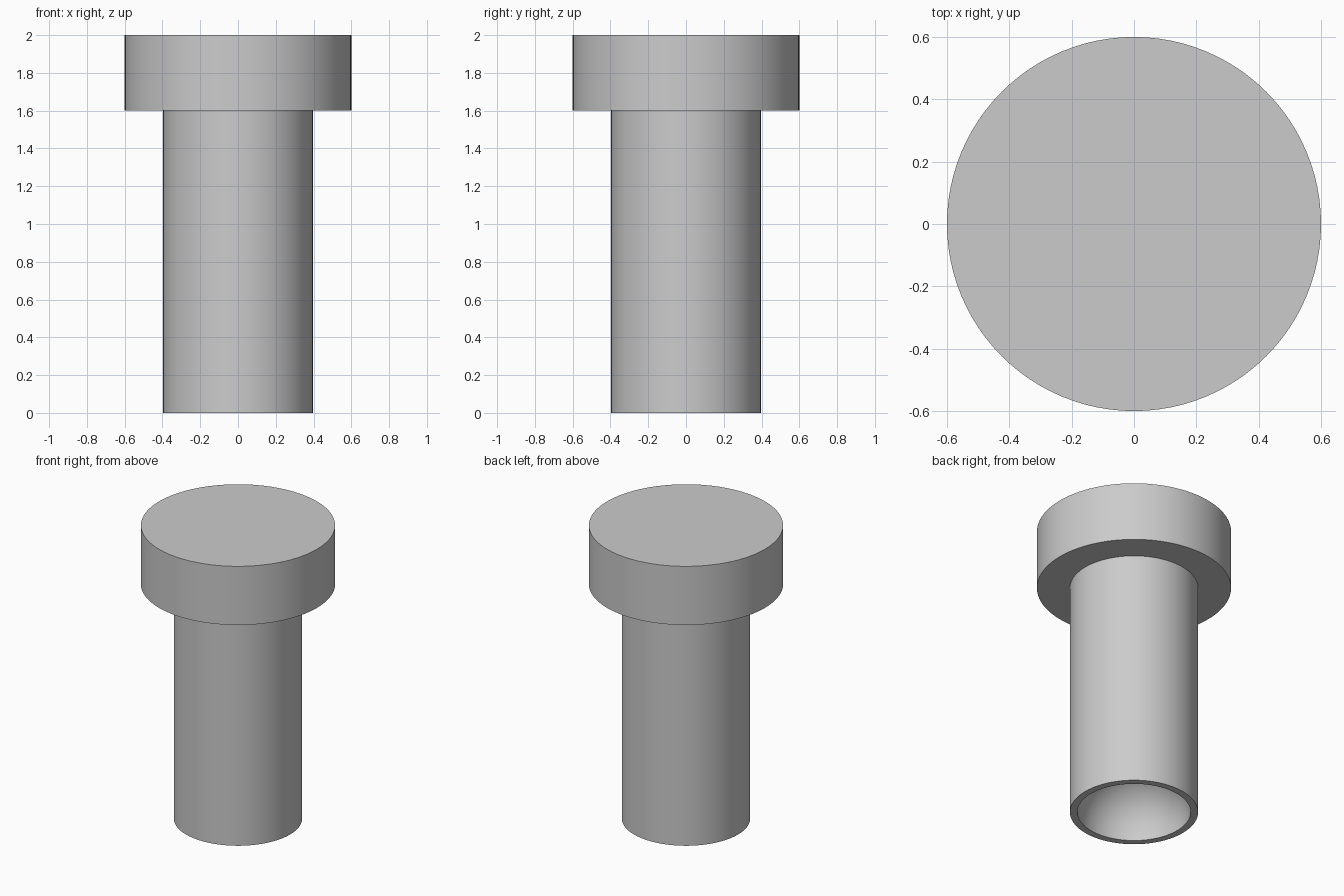
import bpy, bmesh, math

cube = bpy.data.objects.get("Cube")
if cube:
    bpy.data.objects.remove(cube, do_unlink=True)

HEAD_R, SHAFT_R, BORE_R = 0.6, 0.396, 0.35
SHOULDER, TOP = 1.6, 2.0
SIDES = 96

grey = bpy.data.materials.new("plain grey")
grey.use_nodes = True
colour = (0.6, 0.6, 0.6, 1)
grey.diffuse_color = colour
grey.node_tree.nodes["Principled BSDF"].inputs["Base Color"].default_value = colour


def lathe(name, profile):
    """Spin an (r, z) profile around the z axis."""
    bm = bmesh.new()
    verts = [bm.verts.new((r, 0, z)) for r, z in profile]
    edges = [bm.edges.new(pair) for pair in zip(verts, verts[1:])]
    bmesh.ops.spin(bm, geom=verts + edges, cent=(0, 0, 0), axis=(0, 0, 1),
                   angle=math.tau, steps=SIDES, use_duplicate=False)
    bmesh.ops.remove_doubles(bm, verts=bm.verts, dist=0.0001)
    bmesh.ops.recalc_face_normals(bm, faces=bm.faces)
    mesh = bpy.data.meshes.new(name)
    bm.to_mesh(mesh)
    bm.free()
    mesh.materials.append(grey)
    obj = bpy.data.objects.new(name, mesh)
    bpy.context.collection.objects.link(obj)
    bpy.ops.object.select_all(action="DESELECT")
    obj.select_set(True)
    bpy.context.view_layer.objects.active = obj
    bpy.ops.object.shade_smooth_by_angle(angle=math.radians(30))
    return obj


# Wide flat head
lathe("head", [(0, SHOULDER), (HEAD_R, SHOULDER), (HEAD_R, TOP), (0, TOP)])

# Shaft with a round hollow in its lower end
STEPS = 16
hollow = [(BORE_R * math.cos(a), BORE_R * math.sin(a))
          for a in (math.pi / 2 * i / STEPS for i in range(STEPS))]
lathe("shaft", [(0, SHOULDER), (SHAFT_R, SHOULDER), (SHAFT_R, 0)]
      + hollow + [(0, BORE_R)])
